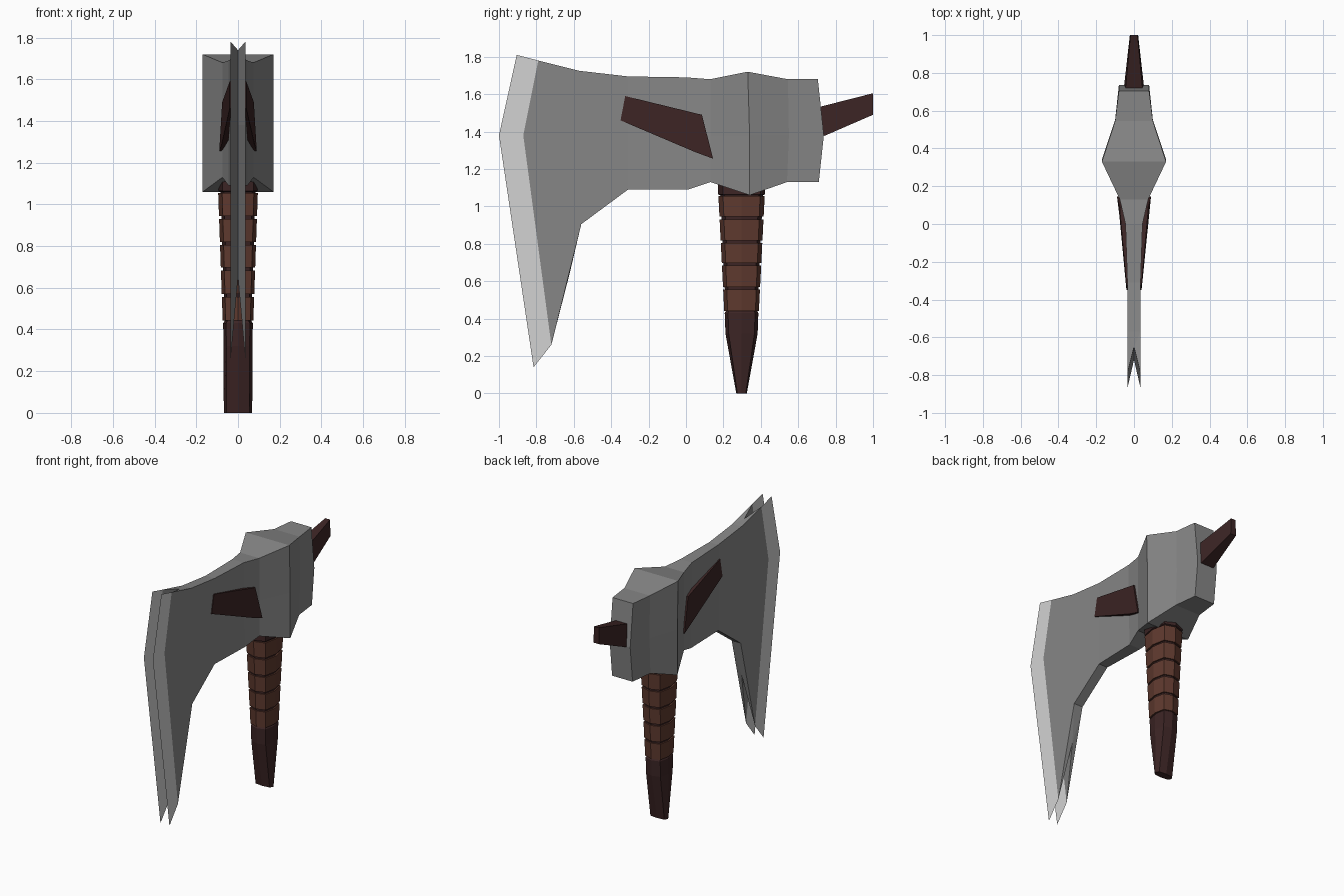
import bpy, bmesh
from mathutils import Vector

cube = bpy.data.objects.get("Cube")
if cube:
    bpy.data.objects.remove(cube, do_unlink=True)


def material(name, color):
    m = bpy.data.materials.new(name)
    m.use_nodes = True
    m.diffuse_color = (*color, 1)
    bsdf = next(n for n in m.node_tree.nodes if n.type == 'BSDF_PRINCIPLED')
    bsdf.inputs["Base Color"].default_value = (*color, 1)
    return m


STEEL = material("steel grey", (0.24, 0.24, 0.24))
EDGE = material("bright edge steel", (0.65, 0.65, 0.65))
LEATHER = material("brown leather", (0.115, 0.042, 0.028))
WOOD = material("dark wood", (0.045, 0.018, 0.018))


def finish(name, bm, mat, closed=True):
    if closed:
        bmesh.ops.recalc_face_normals(bm, faces=bm.faces)
    mesh = bpy.data.meshes.new(name)
    bm.to_mesh(mesh)
    bm.free()
    mesh.materials.append(mat)
    obj = bpy.data.objects.new(name, mesh)
    bpy.context.collection.objects.link(obj)
    return obj


def loft(name, rings, mat):
    """Bridge matching rings of points and cap both ends."""
    bm = bmesh.new()
    rows = [[bm.verts.new(p) for p in ring] for ring in rings]
    n = len(rows[0])
    for a, b in zip(rows, rows[1:]):
        for i in range(n):
            j = (i + 1) % n
            bm.faces.new((a[i], a[j], b[j], b[i]))
    bm.faces.new(rows[0])
    bm.faces.new(rows[-1])
    return finish(name, bm, mat)


# Axe head: half width, then bottom / middle / top points in the side plane
BLADE_X = 0.035
stations = [
    (0.08, (0.71, 1.13), (0.737, 1.38), (0.705, 1.68)),
    (0.10, (0.54, 1.13), (0.55, 1.38), (0.545, 1.68)),
    (0.17, (0.34, 1.06), (0.34, 1.38), (0.33, 1.72)),
    (0.075, (0.13, 1.13), (0.13, 1.38), (0.13, 1.68)),
    (0.045, (0.01, 1.09), (0.0, 1.38), (0.0, 1.69)),
    (BLADE_X, (-0.31, 1.09), (-0.31, 1.38), (-0.31, 1.695)),
    (BLADE_X, (-0.56, 0.905), (-0.66, 1.38), (-0.57, 1.725)),
    (BLADE_X, (-0.72, 0.26), (-0.87, 1.38), (-0.79, 1.78)),
]
groove = [(-0.62, 0.65), (-0.72, 1.38), (-0.65, 1.74)]

bm = bmesh.new()
left, right = ([[bm.verts.new((s * w, y, z)) for y, z in pts]
                for w, *pts in stations] for s in (1, -1))
mid = [bm.verts.new((0, y, z)) for y, z in groove]
for side in (left, right):
    for a, b in zip(side, side[1:]):
        for k in (0, 1):
            bm.faces.new((a[k], a[k + 1], b[k + 1], b[k]))
    for k in (0, 1):                      # inner walls of the split blade
        bm.faces.new((side[-1][k], side[-1][k + 1], mid[k + 1], mid[k]))
    for k in (0, 2):                      # prong tops and bottoms
        bm.faces.new((side[-2][k], side[-1][k], mid[k]))
for k in (0, 2):
    for i in range(len(stations) - 2):
        bm.faces.new((left[i][k], left[i + 1][k], right[i + 1][k], right[i][k]))
    bm.faces.new((left[-2][k], mid[k], right[-2][k]))
for k in (0, 1):                          # rear wall
    bm.faces.new((left[0][k], left[0][k + 1], right[0][k + 1], right[0][k]))
finish("axe_head", bm, STEEL)

# Paper-thin sharpened edges on both prongs
tips = [(-0.815, 0.14), (-1.0, 1.38), (-0.905, 1.81)]
for name, s in (("left_cutting_edge", 1), ("right_cutting_edge", -1)):
    bm = bmesh.new()
    inner = [bm.verts.new((s * BLADE_X, *p)) for p in stations[-1][1:]]
    outer = [bm.verts.new((s * BLADE_X, *p)) for p in tips]
    for k in (0, 1):
        quad = [inner[k], inner[k + 1], outer[k + 1], outer[k]]
        bm.faces.new(quad if s > 0 else quad[::-1])
    bm.normal_update()
    for f in bm.faces:
        if f.normal.x * s < 0:
            f.normal_flip()
    finish(name, bm, EDGE, closed=False)

# Side fangs set into the cheeks of the head
fang = [(0.04, -0.325, 1.59), (0.076, 0.085, 1.49), (0.09, 0.145, 1.255),
        (0.078, 0.05, 1.29), (0.04, -0.35, 1.46)]
for name, s in (("left_fang", 1), ("right_fang", -1)):
    loft(name, [[(s * x, y, z) for x, y, z in fang],
                [(s * 0.015, y, z) for x, y, z in fang]], WOOD)


# Rear spike
def spike_ring(w, low, high):
    return [(-w, *low), (w, *low), (w * 0.85, *high), (-w * 0.85, *high)]


loft("rear_spike", [spike_ring(0.055, (0.69, 1.35), (0.69, 1.525)),
                    spike_ring(0.052, (0.735, 1.375), (0.725, 1.535)),
                    spike_ring(0.022, (1.0, 1.49), (1.0, 1.605))], WOOD)


# Handle: faceted oval cross-sections
def oval(z, hx, hy):
    d = 0.8
    shape = [(1, 0), (d, d), (0, 1), (-d, d), (-1, 0), (-d, -d), (0, -1), (d, -d)]
    return [(x * hx, 0.297 + y * hy, z) for x, y in shape]


def grip_size(z):
    t = (z - 0.43) / 0.65
    return Vector((0.073 + 0.023 * t, 0.092 + 0.033 * t))


loft("handle_core", [oval(0, 0.068, 0.028), oval(0.32, 0.07, 0.086),
                     oval(0.43, 0.071, 0.09), oval(0.44, 0.064, 0.084),
                     oval(1.06, 0.084, 0.114), oval(1.065, 0.094, 0.125),
                     oval(1.15, 0.094, 0.125)], WOOD)

# Leather wraps, separated by narrow dark gaps
bands = [0.435, 0.563, 0.69, 0.812, 0.938, 1.062]
for i, (a, b) in enumerate(zip(bands, bands[1:])):
    lo, hi = a + 0.007, b - 0.007
    loft(f"grip_wrap_{i + 1}", [oval(lo, *grip_size(lo)),
                                oval(hi, *grip_size(hi))], LEATHER)
